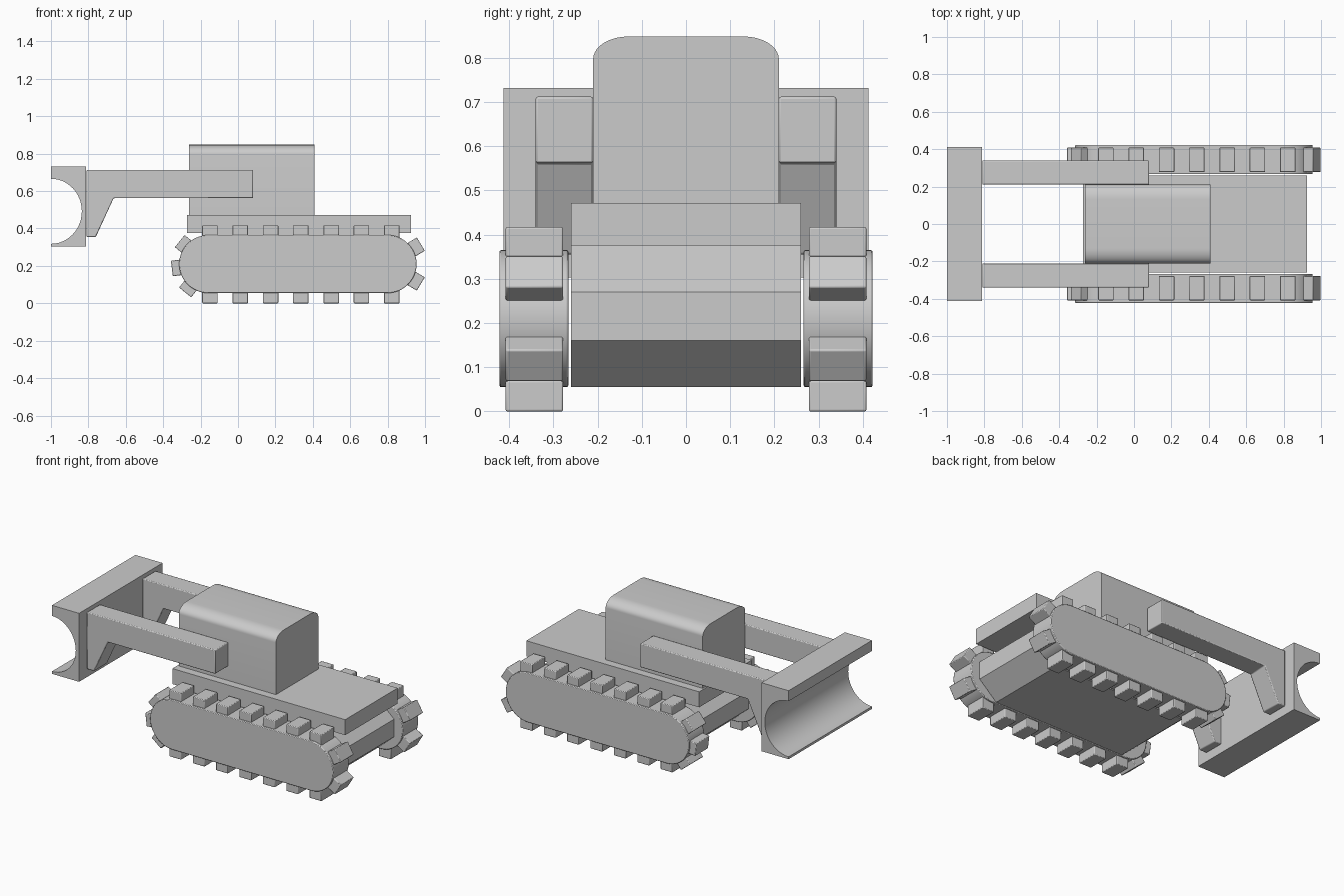
import bpy, bmesh
from math import pi, sin, cos, radians
from mathutils import Matrix, Vector

cube = bpy.data.objects.get("Cube")
if cube:
    bpy.data.objects.remove(cube, do_unlink=True)

grey = bpy.data.materials.new("plain grey")
grey.use_nodes = True
grey.diffuse_color = (0.6, 0.6, 0.6, 1)
grey.node_tree.nodes["Principled BSDF"].inputs["Base Color"].default_value = (0.6, 0.6, 0.6, 1)


def finish(name, bm, bevel=0.0):
    """Turn a bmesh into a shaded object with optional softened edges."""
    bmesh.ops.recalc_face_normals(bm, faces=bm.faces)
    mesh = bpy.data.meshes.new(name)
    bm.to_mesh(mesh)
    bm.free()
    mesh.materials.append(grey)
    obj = bpy.data.objects.new(name, mesh)
    bpy.context.collection.objects.link(obj)
    if bevel:
        mod = obj.modifiers.new("soft edges", 'BEVEL')
        mod.width = bevel
        mod.segments = 2
        mod.limit_method = 'ANGLE'
        mod.angle_limit = radians(40)
    bpy.ops.object.select_all(action='DESELECT')
    obj.select_set(True)
    bpy.context.view_layer.objects.active = obj
    bpy.ops.object.shade_smooth_by_angle(angle=radians(32))
    return obj


def prism(name, outline, y0, y1, bevel=0.0):
    """Extrude an outline in the XZ plane from y0 to y1."""
    bm = bmesh.new()
    face = bm.faces.new([bm.verts.new((x, y0, z)) for x, z in outline])
    moved = bmesh.ops.extrude_face_region(bm, geom=[face])["geom"]
    verts = [v for v in moved if isinstance(v, bmesh.types.BMVert)]
    bmesh.ops.translate(bm, verts=verts, vec=(0, y1 - y0, 0))
    return finish(name, bm, bevel)


def box(x0, x1, z0, z1):
    return [(x0, z0), (x1, z0), (x1, z1), (x0, z1)]


def arc(cx, cz, rx, rz, start, end, steps):
    return [(cx + rx * cos(radians(start + (end - start) * i / steps)),
             cz + rz * sin(radians(start + (end - start) * i / steps)))
            for i in range(steps + 1)]


# Track proportions
rear_x, front_x, axle_z, radius = 0.80, -0.16, 0.21, 0.155
track_outline = (arc(rear_x, axle_z, radius, radius, -90, 90, 24)
                 + arc(front_x, axle_z, radius, radius, 90, 270, 24))


def add_lug(bm, position, angle, y):
    """One tread block, its local z pointing away from the track."""
    matrix = (Matrix.Translation((position[0], y, position[1]))
              @ Matrix.Rotation(radians(90 - angle), 4, 'Y')
              @ Matrix.Diagonal((0.083, 0.13, 0.07, 1)))
    bmesh.ops.create_cube(bm, size=1, matrix=matrix)


def track_lugs(name, y):
    bm = bmesh.new()
    for i in range(7):
        x = -0.15 + i * 0.162
        add_lug(bm, (x, 0.382), 90, y)
        add_lug(bm, (x, 0.035), -90, y)
    for axle, reach, angles in ((rear_x, 0.172, (31, -31)),
                                (front_x, 0.16, (141, 187, 231))):
        for a in angles:
            add_lug(bm, (axle + reach * cos(radians(a)),
                         axle_z + reach * sin(radians(a))), a, y)
    return finish(name, bm, 0.004)


# Tracks, tread blocks and lifting arms on both sides
arm_outline = [(-0.81, 0.355), (-0.76, 0.355), (-0.665, 0.562),
               (0.08, 0.562), (0.08, 0.712), (-0.81, 0.712)]
for side, s in (("left", 1), ("right", -1)):
    prism(side + "_track", track_outline, s * 0.266, s * 0.422, 0.004)
    track_lugs(side + "_track_lugs", s * 0.343)
    prism(side + "_arm", arm_outline, s * 0.21, s * 0.34, 0.005)

# Faceted hull between the tracks
prism("hull", [(-0.13, 0.055), (0.78, 0.055), (0.9, 0.16), (0.9, 0.27), (0.78, 0.375),
               (-0.13, 0.375), (-0.25, 0.27), (-0.25, 0.16)], -0.26, 0.26)

# Deck
prism("deck", box(-0.273, 0.925, 0.375, 0.472), -0.26, 0.26)

# Cabin with rounded roof shoulders, drawn across and extruded lengthwise
bm = bmesh.new()
section = ([(-0.21, 0.40), (0.21, 0.40)]
           + arc(0.13, 0.797, 0.08, 0.051, 0, 90, 10)
           + arc(-0.13, 0.797, 0.08, 0.051, 90, 180, 10))
end = bm.faces.new([bm.verts.new((-0.263, y, z)) for y, z in section])
moved = bmesh.ops.extrude_face_region(bm, geom=[end])["geom"]
bmesh.ops.translate(bm, verts=[v for v in moved if isinstance(v, bmesh.types.BMVert)],
                    vec=(0.673, 0, 0))
finish("cabin", bm)

# Blade with a scooped front
prism("blade", [(-1, 0.303), (-0.812, 0.303), (-0.812, 0.732), (-1, 0.732)]
      + arc(-1, 0.492, 0.165, 0.174, 90, -90, 24), -0.413, 0.413)
